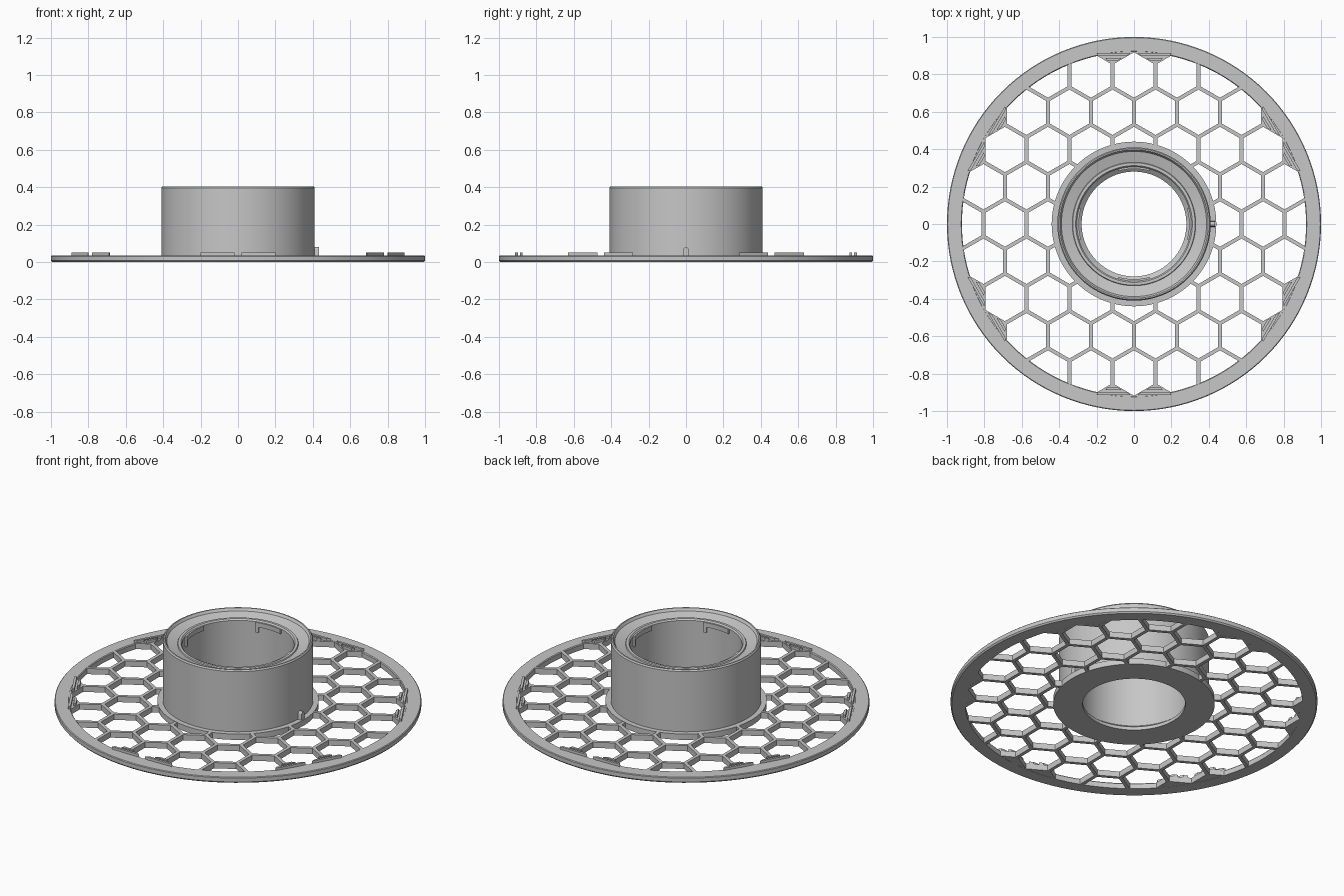
import bpy, bmesh, math
from mathutils import Vector

cube = bpy.data.objects.get("Cube")
if cube:
    bpy.data.objects.remove(cube, do_unlink=True)

grey = bpy.data.materials.new("plain grey")
grey.use_nodes = True
COLOUR = (0.57, 0.57, 0.57, 1)
grey.diffuse_color = COLOUR
grey.node_tree.nodes["Principled BSDF"].inputs["Base Color"].default_value = COLOUR

THICK = 0.035   # plate thickness
PITCH = 0.23    # distance between hexagon centres
SIDE = PITCH / math.sqrt(3)
HALF = 0.01     # half width of a grille bar


def finish(name, bm):
    bmesh.ops.recalc_face_normals(bm, faces=bm.faces[:])
    mesh = bpy.data.meshes.new(name)
    bm.to_mesh(mesh)
    bm.free()
    mesh.materials.append(grey)
    obj = bpy.data.objects.new(name, mesh)
    bpy.context.collection.objects.link(obj)
    bpy.ops.object.select_all(action='DESELECT')
    obj.select_set(True)
    bpy.context.view_layer.objects.active = obj
    bpy.ops.object.shade_smooth_by_angle(angle=math.radians(25))
    return obj


def lathe(bm, profile, start=0, sweep=360, steps=128):
    """Revolve a closed (radius, height) profile; partial sweeps get end caps."""
    full = sweep == 360
    rings = []
    for i in range(steps if full else steps + 1):
        a = math.radians(start + sweep * i / steps)
        rings.append([bm.verts.new((r * math.cos(a), r * math.sin(a), z)) for r, z in profile])
    n = len(profile)
    for i in range(steps):
        a, b = rings[i], rings[(i + 1) % len(rings)]
        for j in range(n):
            k = (j + 1) % n
            bm.faces.new((a[j], b[j], b[k], a[k]))
    if not full:
        bm.faces.new(rings[0])
        bm.faces.new(rings[-1])


def prism(bm, outline, z0, z1):
    low = [bm.verts.new((p.x, p.y, z0)) for p in outline]
    high = [bm.verts.new((p.x, p.y, z1)) for p in outline]
    bm.faces.new(low[::-1])
    bm.faces.new(high)
    for i in range(len(low)):
        j = (i + 1) % len(low)
        bm.faces.new((low[i], low[j], high[j], high[i]))


# Outer rim with softened lower edge
bm = bmesh.new()
lathe(bm, [(0.92, 0), (0.993, 0), (1, 0.008), (1, 0.031), (0.996, THICK),
           (0.924, THICK), (0.92, 0.03)])
finish("outer_rim", bm)

# Hub: flange, outer wall, sunken top and bored centre
bm = bmesh.new()
lathe(bm, [(0.28, 0), (0.44, 0), (0.44, THICK), (0.41, THICK), (0.41, 0.397),
           (0.404, 0.405), (0.397, 0.405), (0.388, 0.39), (0.33, 0.374),
           (0.327, 0.38), (0.312, 0.38), (0.305, 0.372), (0.305, 0.04), (0.28, 0.02)])
finish("hub", bm)

# Four locking tabs inside the bore
bm = bmesh.new()
for quarter in range(4):
    lathe(bm, [(0.295, 0.345), (0.31, 0.345), (0.31, 0.372), (0.295, 0.372)],
          quarter * 90 - 16, 32, 12)
    lathe(bm, [(0.295, 0.31), (0.31, 0.31), (0.31, 0.35), (0.295, 0.35)],
          quarter * 90 + 13, 3, 2)
finish("locking_tabs", bm)

# Honeycomb grille: each hexagon edge becomes one mitred bar
edges = {}
for row in range(-6, 7):
    for col in range(-6, 7):
        centre = Vector(((col + (row % 2) / 2) * PITCH, row * SIDE * 1.5))
        ring = [centre + SIDE * Vector((math.sin(k * math.pi / 3), math.cos(k * math.pi / 3)))
                for k in range(6)]
        for k in range(6):
            a, b = ring[k], ring[(k + 1) % 6]
            mid = (a + b) / 2
            edges[(round(mid.x, 3) + 0.0, round(mid.y, 3) + 0.0)] = (a, b)

bm = bmesh.new()
for a, b in edges.values():
    inside = [p for p in (a.lerp(b, t / 60) for t in range(61)) if 0.42 < p.length < 0.95]
    if len(inside) < 10:
        continue
    a, b = inside[0], inside[-1]
    d = (b - a).normalized()
    n = Vector((-d.y, d.x)) * HALF
    s = d * HALF / math.sqrt(3)
    prism(bm, [a, a + s - n, b - s - n, b, b - s + n, a + s + n], 0.0005, THICK - 0.0005)
finish("honeycomb_grille", bm)

# Stepped clips filling the small gaps at the rim, in six mirrored pairs
bm = bmesh.new()
for k in range(6):
    for sign in (-1, 1):
        turn = math.radians(k * 60 + 30)

        def place(along, radial):
            radial_dir = Vector((math.cos(turn), math.sin(turn)))
            side_dir = Vector((-radial_dir.y, radial_dir.x))
            return radial_dir * radial + side_dir * along * sign

        # solid web, then two raised teeth
        prism(bm, [place(0.115, 0.866), place(0.01, 0.926), place(0.2, 0.926)],
              0.001, THICK - 0.001)
        for r0, r1, half in ((0.873, 0.887, 0.028), (0.899, 0.913, 0.075)):
            prism(bm, [place(0.115 - half, r0), place(0.115 + half, r0),
                       place(0.115 + half + 0.01, r1), place(0.115 - half - 0.02, r1)],
                  0.02, 0.05)
finish("rim_clips", bm)

# Small round-topped index pin beside the hub wall
bm = bmesh.new()
outline = [(-0.016, 0.03), (0.016, 0.03)]
outline += [(0.013 * math.cos(math.pi * i / 10), 0.067 + 0.013 * math.sin(math.pi * i / 10))
            for i in range(11)]
inner = [bm.verts.new((0.4, y, z)) for y, z in outline]
outer = [bm.verts.new((0.433, y, z)) for y, z in outline]
bm.faces.new(inner)
bm.faces.new(outer)
for i in range(len(outline)):
    j = (i + 1) % len(outline)
    bm.faces.new((inner[i], inner[j], outer[j], outer[i]))
finish("index_pin", bm)
